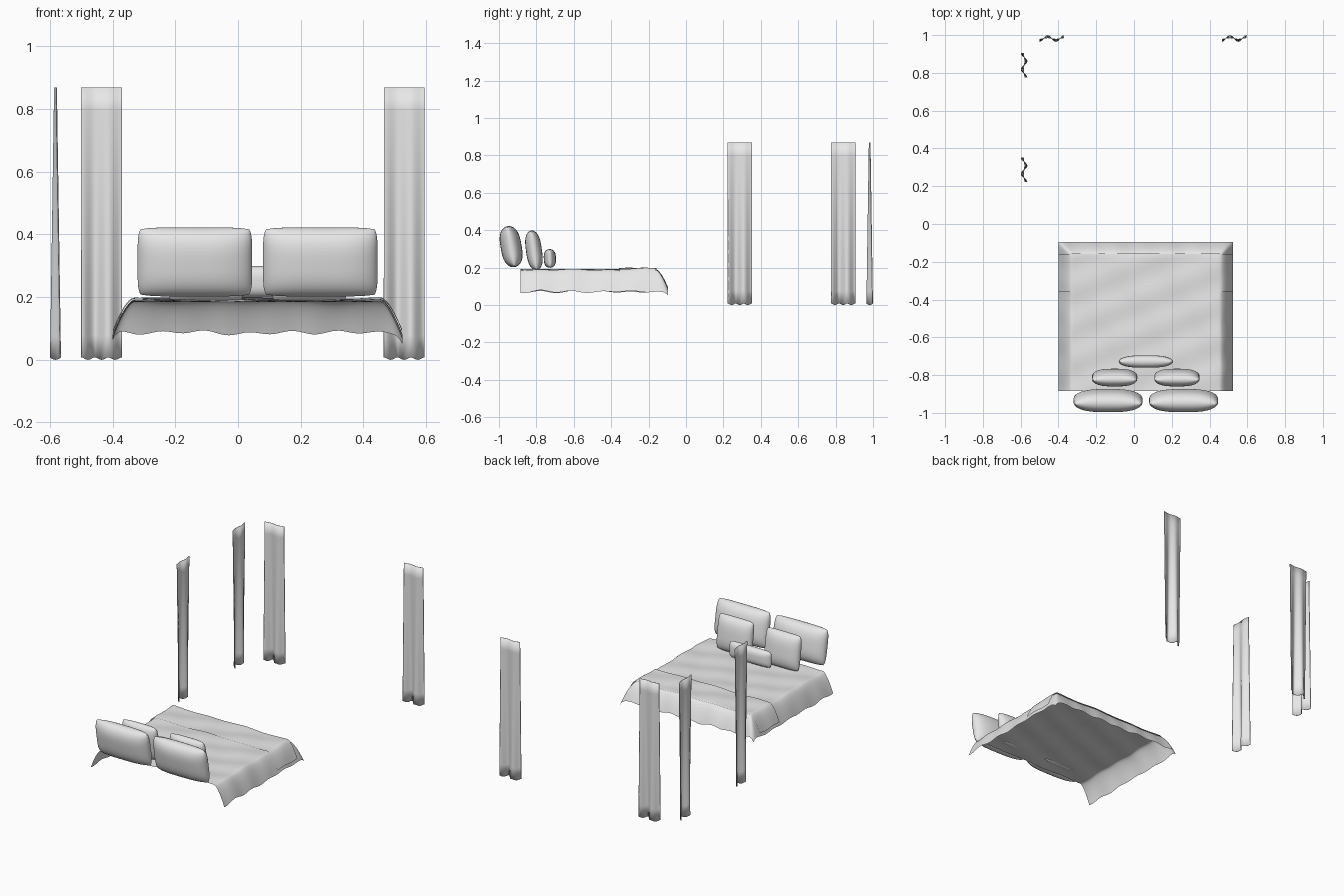
import bpy, math
from mathutils import Matrix, Vector

if "Cube" in bpy.data.objects:
    bpy.data.objects.remove(bpy.data.objects["Cube"])

fabric = bpy.data.materials.new("light_grey_fabric")
fabric.diffuse_color = (0.8, 0.8, 0.8, 1)
fabric.use_nodes = True
fabric.node_tree.nodes["Principled BSDF"].inputs["Base Color"].default_value = fabric.diffuse_color


def make_object(name, verts, faces, angle=60):
    mesh = bpy.data.meshes.new(name)
    mesh.from_pydata(verts, [], faces)
    mesh.materials.append(fabric)
    obj = bpy.data.objects.new(name, mesh)
    bpy.context.collection.objects.link(obj)
    bpy.ops.object.select_all(action='DESELECT')
    obj.select_set(True)
    bpy.context.view_layer.objects.active = obj
    bpy.ops.object.shade_smooth_by_angle(angle=math.radians(angle))
    return obj


def grid(name, us, vs, point):
    """Sheet of quads over two lists of parameters."""
    n = len(vs)
    verts = [point(u, v) for u in us for v in vs]
    faces = [(i * n + j, (i + 1) * n + j, (i + 1) * n + j + 1, i * n + j + 1)
             for i in range(len(us) - 1) for j in range(n - 1)]
    return make_object(name, verts, faces)


def spread(a, b, n):
    return [a + (b - a) * i / n for i in range(n + 1)]


# Bedspread surface: flat top that falls away at both sides and the foot
X0, X1, Y0, Y1 = -0.40, 0.525, -0.885, -0.095
HANG = 0.07


def bed_height(x, y):
    ex = max(0, X0 + HANG - x, x - X1 + HANG) / HANG
    ey = max(0, y - Y1 + HANG) / HANG
    dx, dy = 0.118 * ex ** 1.6, 0.103 * ey ** 1.6
    drop = (dx ** 4 + dy ** 4) ** 0.25
    # soft diagonal wrinkles on top, a gentle ripple along the hem
    wrinkle = 0.0022 * (math.sin(24 * x + 15 * y) + math.sin(13 * x - 33 * y + 1))
    hem = 0.005 * (ex * math.sin(38 * y) + ey * math.sin(45 * x))
    return 0.189 + wrinkle - drop + hem


def bed_sheet(name, xs, ys, lift):
    def point(x, y):
        e = 0.002
        nx = (bed_height(x - e, y) - bed_height(x + e, y)) / (2 * e)
        ny = (bed_height(x, y - e) - bed_height(x, y + e)) / (2 * e)
        return Vector((x, y, bed_height(x, y))) + Vector((nx, ny, 1)).normalized() * lift
    return grid(name, xs, ys, point)


xs = spread(X0, X0 + HANG, 10)[:-1] + spread(X0 + HANG, X1 - HANG, 60) + spread(X1 - HANG, X1, 10)[1:]
ys = spread(Y0, Y1 - HANG, 60) + spread(Y1 - HANG, Y1, 10)[1:]
bed_sheet("bedspread", xs, ys, 0)

# Folded throw lying across the foot of the bed
throw_xs = [x for x in xs if X0 + 0.006 < x < X1 - 0.006]
bed_sheet("throw_blanket", throw_xs, spread(-0.357, -0.16, 18), 0.006)


# Pillows: two bulging sheets meeting in a common rim seam
def pillow(name, centre, width, height, depth, tilt):
    n = 28
    ts = [math.sin(math.pi / 2 * (2 * i / n - 1)) for i in range(n + 1)]
    rot = Matrix.Rotation(math.radians(tilt), 3, 'X')
    verts, faces, index = [], [], {}
    for side in (-1, 1):
        for i, u in enumerate(ts):
            for j, v in enumerate(ts):
                rim = i in (0, n) or j in (0, n)
                if rim and side == 1:
                    index[side, i, j] = index[-1, i, j]
                    continue
                bulge = 0 if rim else ((1 - abs(u) ** 3) * (1 - abs(v) ** 3)) ** 0.5
                p = Vector((u * width / 2 * (1 - 0.05 * v ** 6),
                            side * depth / 2 * bulge,
                            v * height / 2 * (1 - 0.05 * u ** 6)))
                index[side, i, j] = len(verts)
                verts.append(rot @ p + Vector(centre))
        for i in range(n):
            for j in range(n):
                f = [index[side, i, j], index[side, i + 1, j],
                     index[side, i + 1, j + 1], index[side, i, j + 1]]
                faces.append(f if side == -1 else f[::-1])
    make_object(name, verts, faces, 80)


for label, x in (("left", -0.1375), ("right", 0.2625)):
    pillow("large_pillow_" + label, (x, -0.935, 0.312), 0.365, 0.222, 0.112, 10)
for label, x in (("left", -0.1025), ("right", 0.2275)):
    pillow("square_cushion_" + label, (x, -0.813, 0.292), 0.24, 0.214, 0.085, 8)
pillow("small_bolster_cushion", (0.0625, -0.728, 0.249), 0.287, 0.1, 0.065, 2)


# Curtains: wavy panels whose folds open out towards the floor
def curtain(name, x, y, turn):
    rot = Matrix.Rotation(math.radians(turn), 3, 'Z')

    def point(u, t):
        depth = 0.003 + 0.013 * (1 - t)
        fold = -math.cos(3 * math.pi * u) * depth
        hem = 0.004 * (1 - t) * math.cos(6 * math.pi * u)
        return rot @ Vector((0.13 * (u - 0.5), fold, 0)) + Vector((x, y, 0.004 + hem + 0.864 * t))
    obj = grid(name, spread(0, 1, 36), spread(0, 1, 12), point)
    mod = obj.modifiers.new("cloth_thickness", 'SOLIDIFY')
    mod.thickness = 0.003
    mod.offset = 0


curtain("back_curtain_left", -0.435, 0.982, 0)
curtain("back_curtain_right", 0.53, 0.982, 0)
curtain("side_curtain_back", -0.582, 0.84, -90)
curtain("side_curtain_front", -0.582, 0.287, -90)
